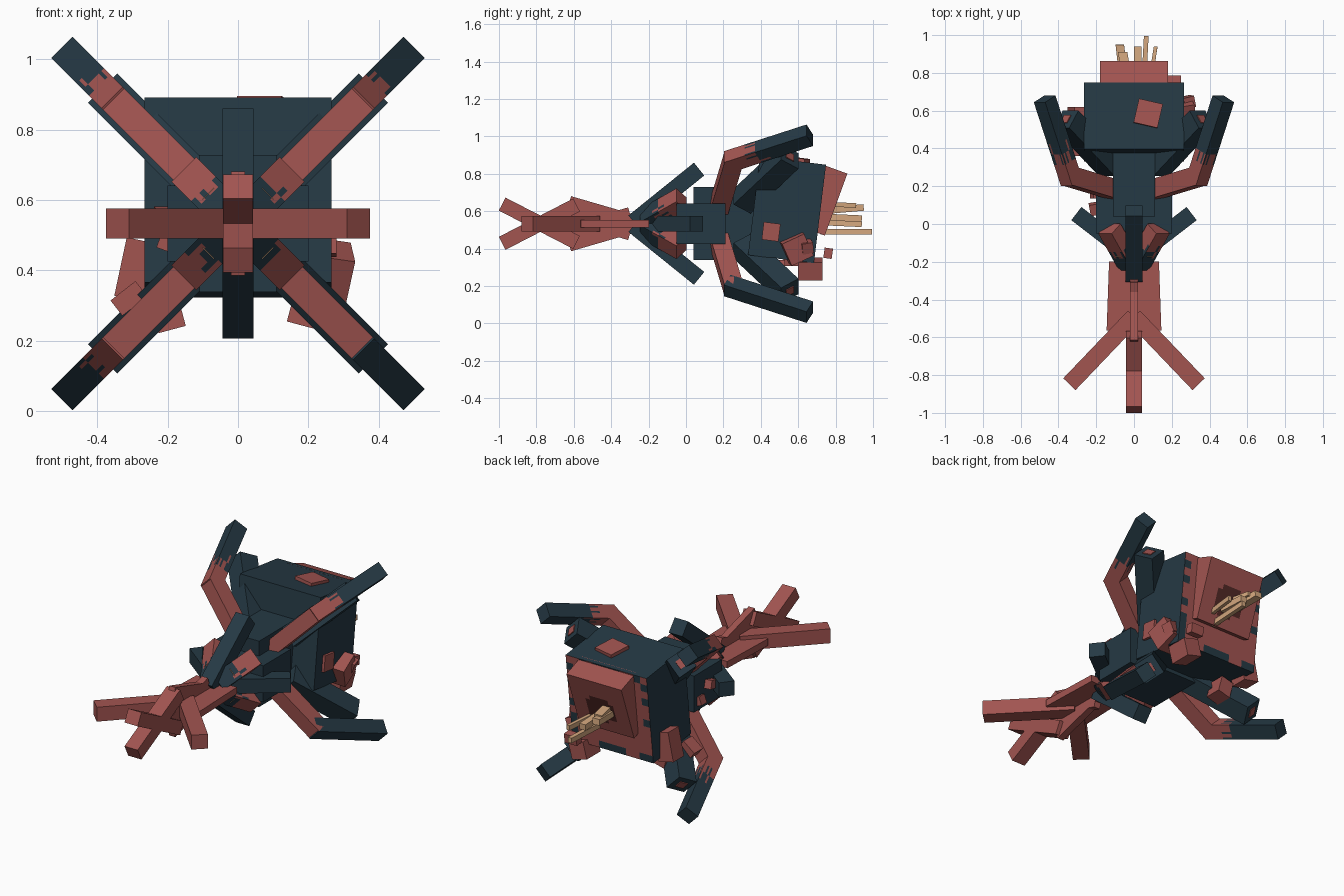
import bpy, bmesh, math, random
from mathutils import Vector, Matrix, Euler

random.seed(4)
if "Cube" in bpy.data.objects:
    bpy.data.objects.remove(bpy.data.objects["Cube"], do_unlink=True)


def material(name, rgb):
    m = bpy.data.materials.new(name)
    m.use_nodes = True
    m.diffuse_color = (*rgb, 1)
    m.node_tree.nodes["Principled BSDF"].inputs["Base Color"].default_value = (*rgb, 1)
    return m


MATS = [material("dark_teal", (0.0185, 0.041, 0.058)),
        material("flesh_red", (0.36, 0.089, 0.081)),
        material("dark_red", (0.085, 0.022, 0.020)),
        material("bone_tan", (0.66, 0.39, 0.21))]
TEAL, RED, DARK, BONE = range(4)
CZ = 0.533                      # height of the central axis


def block(name, frame, size, colour, cuts=0, rule=None):
    """Box in a local frame; a rule may recolour its faces after slicing it."""
    bm = bmesh.new()
    bmesh.ops.create_cube(bm, size=1)
    for axis in range(3):
        for i in range(1, cuts):
            co, no = Vector(), Vector()
            co[axis], no[axis] = i / cuts - 0.5, 1
            bmesh.ops.bisect_plane(bm, geom=bm.verts[:] + bm.edges[:] + bm.faces[:],
                                   plane_co=co, plane_no=no)
    bm.normal_update()
    for f in bm.faces:
        f.material_index = rule(f.calc_center_median(), f.normal) if rule else colour
    bmesh.ops.transform(bm, matrix=frame @ Matrix.Diagonal((*size, 1)), verts=bm.verts)
    me = bpy.data.meshes.new(name)
    bm.to_mesh(me)
    bm.free()
    for m in MATS:
        me.materials.append(m)
    ob = bpy.data.objects.new(name, me)
    bpy.context.collection.objects.link(ob)
    return ob


def box(name, centre, size, colour, rot=(0, 0, 0), **kw):
    turn = Euler([math.radians(a) for a in rot]).to_matrix().to_4x4()
    return block(name, Matrix.Translation(centre) @ turn, size, colour, **kw)


def bar(name, p0, p1, side, width, depth, colour, **kw):
    """Beam from p0 to p1; width runs along the side vector."""
    p0, p1 = Vector(p0), Vector(p1)
    d = (p1 - p0).normalized()
    s = Vector(side).normalized()
    n = s.cross(d)
    frame = Matrix((s, d, n)).transposed().to_4x4()
    frame.translation = (p0 + p1) / 2
    return block(name, frame, (width, (p1 - p0).length, depth), colour, **kw)


def ragged(split, first, second, noise=0.12):
    """Colour rule along a beam with a blotchy border."""
    return lambda c, n: first if c.y + 0.5 + random.uniform(-noise, noise) < split else second


# Rear body, its back face raw with dark blotches round the rim
def body_rule(c, n):
    if n.y < 0.5:
        return TEAL
    edge = max(abs(c.x), abs(c.z))
    return RED if edge + random.uniform(-0.06, 0.06) < 0.44 else TEAL


box("rear_body", (0, 0.54, 0.607), (0.53, 0.355, 0.53), TEAL, (-7, 0, 0),
    cuts=12, rule=body_rule)


# Raw rear block with a dark opening
def wound_rule(c, n):
    if n.y > 0.5:
        r = math.hypot(c.x, c.z + 0.08) + random.uniform(-0.04, 0.04)
        return DARK if r < 0.27 else RED
    return RED


box("rear_raw_block", (0, 0.732, 0.661), (0.36, 0.15, 0.352), RED, (-20, 0, 0),
    cuts=12, rule=wound_rule)

# Bones standing out of the opening
for i, (x0, z0, x1, y1, z1, w, h) in enumerate([
        (-0.05, 0.60, -0.075, 0.95, 0.62, 0.045, 0.035),
        (0.02, 0.57, 0.02, 0.94, 0.56, 0.04, 0.035),
        (0.05, 0.49, 0.065, 0.995, 0.49, 0.025, 0.03),
        (0.08, 0.54, 0.115, 0.94, 0.53, 0.02, 0.03),
        (-0.03, 0.64, -0.06, 0.91, 0.63, 0.05, 0.025)]):
    bar(f"rear_bone_{i}", (x0, 0.72, z0), (x1, y1, z1), (1, 0, 0), w, h, BONE)

# Crossed neck boxes
box("neck_wide", (0, 0.08, CZ), (0.40, 0.26, 0.215), TEAL)
box("neck_tall", (0, 0.21, CZ), (0.22, 0.34, 0.39), TEAL)

# Four diagonal sets: jointed legs, back legs and short front stubs
for sx in (-1, 1):
    for sz in (-1, 1):
        tag = f"{'left' if sx > 0 else 'right'}_{'upper' if sz > 0 else 'lower'}"
        side = (sx, 0, -sz)

        def at(r, y):
            return (sx * r, y, CZ + sz * r)

        bar("inner_leg_" + tag, at(0.05, 0.165), at(0.35, 0.255), side, 0.085, 0.10, RED)
        split = 0.0 if (sx > 0 and sz < 0) else 0.34
        rule = ragged(split, RED, TEAL) if split else None
        bar("outer_leg_" + tag, at(0.33, 0.22), at(0.473, 0.662), side, 0.085, 0.085,
            TEAL, cuts=8 if rule else 0, rule=rule)
        bar("back_leg_" + tag, at(0.12, 0.30), at(0.36, 0.555), side, 0.118, 0.115, TEAL)
        bar("back_leg_core_" + tag, at(0.30, 0.49), at(0.363, 0.558), side, 0.05, 0.05, RED)
        bar("front_stub_" + tag, at(0.02, -0.22), at(0.13, -0.025), side, 0.10, 0.085,
            RED, cuts=6, rule=ragged(0.45, TEAL, RED, 0.2))
        bar("stub_bone_" + tag, at(0.05, -0.15), at(0.085, -0.15), side, 0.045, 0.05, BONE)

# Straight feelers above, below, left and right, swept back
for s in (-1, 1):
    a, b = ("upper", "left") if s > 0 else ("lower", "right")
    bar("feeler_" + a, (0, -0.28, CZ + s * 0.01), (0, 0.07, CZ + s * 0.292),
        (1, 0, 0), 0.088, 0.088, TEAL)
    bar("feeler_" + b, (0, -0.18, CZ), (s * 0.305, 0.055, CZ), (0, 0, 1), 0.085, 0.088, TEAL)

    # Thin plates of the front snout
    bar("snout_plate_" + a, (0, -0.29, CZ - s * 0.02), (0, -0.634, CZ + s * 0.08),
        (1, 0, 0), 0.04, 0.14, RED)
    bar("snout_plate_" + b, (s * 0.062, -0.20, CZ), (s * 0.075, -0.565, CZ),
        (0, 0, 1), 0.04, 0.14, RED)

    # Crossing front prongs
    bar("prong_" + a, (0, -0.585, CZ - s * 0.10), (0, -0.983, CZ + s * 0.105),
        (1, 0, 0), 0.086, 0.078, RED)
    bar("prong_" + b, (0, -0.49, CZ), (s * 0.342, -0.848, CZ), (0, 0, 1), 0.085, 0.09, RED)

# Raw lumps on the body
for name, c, size, rot in [
        ("top_patch", (0.075, 0.585, 0.872), (0.13, 0.13, 0.03), (-7, 0, -13)),
        ("left_patch", (0.265, 0.455, 0.49), (0.03, 0.09, 0.095), (-7, 0, 0)),
        ("left_side_lump", (0.265, 0.59, 0.40), (0.10, 0.13, 0.13), (25, 8, 10)),
        ("left_upper_lump", (0.285, 0.645, 0.41), (0.06, 0.06, 0.06), (10, 20, 15)),
        ("left_bottom_lump", (0.20, 0.665, 0.29), (0.10, 0.13, 0.10), (0, 15, 0)),
        ("left_rear_lump", (0.21, 0.76, 0.375), (0.08, 0.045, 0.055), (-8, 0, 0)),
        ("right_side_lump", (-0.285, 0.57, 0.40), (0.10, 0.10, 0.17), (0, 12, 0)),
        ("right_front_lump", (-0.31, 0.40, 0.32), (0.09, 0.08, 0.055), (0, -38, 0)),
        ("right_bottom_lump", (-0.20, 0.48, 0.28), (0.08, 0.10, 0.10), (0, -15, 0)),
        ("right_neck_lump", (-0.21, 0.08, 0.55), (0.05, 0.06, 0.05), (15, 0, 10)),
        ("right_neck_small_lump", (-0.20, 0.16, 0.48), (0.05, 0.05, 0.05), (0, 20, 0))]:
    box(name, c, size, RED, rot)
